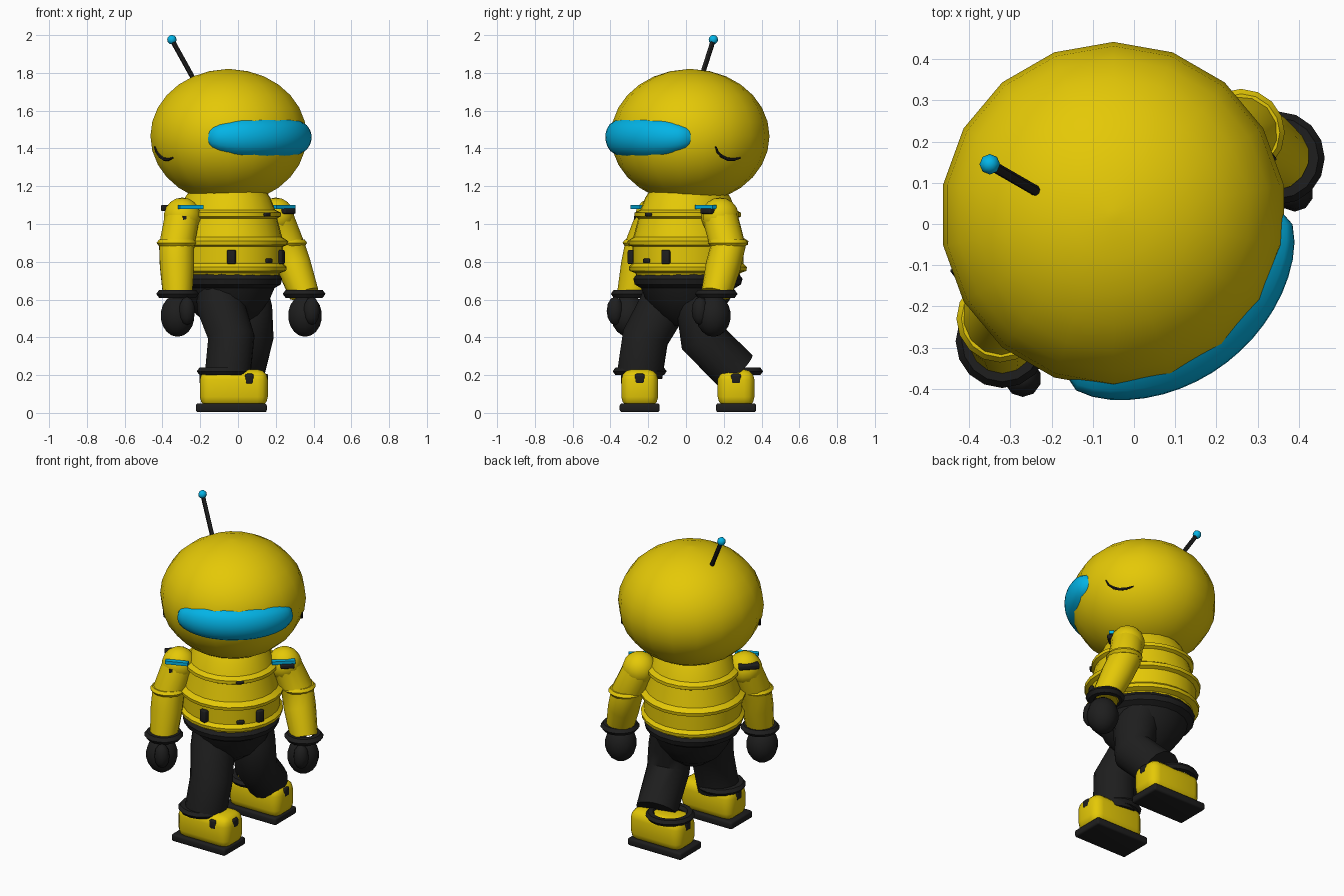
import bpy, bmesh
from math import sin, cos, pi, radians, sqrt
from mathutils import Vector, Matrix

if "Cube" in bpy.data.objects:
    bpy.data.objects.remove(bpy.data.objects["Cube"], do_unlink=True)


def material(name, rgb):
    m = bpy.data.materials.new(name)
    m.use_nodes = True
    m.diffuse_color = (*rgb, 1)
    m.node_tree.nodes["Principled BSDF"].inputs["Base Color"].default_value = (*rgb, 1)
    return m


YELLOW = material("suit yellow", (0.78, 0.58, 0.002))
BLACK = material("rubber black", (0.013, 0.013, 0.013))
BLUE = material("visor blue", (0.001, 0.5, 0.87))


def finish(name, bm, mat, angle=45):
    bmesh.ops.recalc_face_normals(bm, faces=bm.faces[:])
    me = bpy.data.meshes.new(name)
    bm.to_mesh(me)
    bm.free()
    ob = bpy.data.objects.new(name, me)
    bpy.context.collection.objects.link(ob)
    me.materials.append(mat)
    bpy.ops.object.select_all(action="DESELECT")
    ob.select_set(True)
    bpy.context.view_layer.objects.active = ob
    bpy.ops.object.shade_smooth_by_angle(angle=radians(angle))
    return ob


def skin(name, rings, mat, closed=False, angle=45):
    """Join loops of points with quads; cap the ends or close the loop."""
    bm = bmesh.new()
    loops = [[bm.verts.new(p) for p in ring] for ring in rings]
    n = len(loops[0])
    pairs = list(zip(loops, loops[1:])) + ([(loops[-1], loops[0])] if closed else [])
    for a, b in pairs:
        for i in range(n):
            bm.faces.new((a[i], a[(i + 1) % n], b[(i + 1) % n], b[i]))
    if not closed:
        bm.faces.new(loops[0])
        bm.faces.new(loops[-1])
    return finish(name, bm, mat, angle)


def lathe(name, profile, mat, center, depth=1.0, turn=0, seg=18, angle=45):
    """Turn (radius, z) pairs about z; depth scales the axis that turn points along."""
    rot = Matrix.Rotation(radians(turn), 3, "Z")
    spin = [2 * pi * i / seg + pi / 2 for i in range(seg)]
    base = Vector((*center, 0))
    return skin(name, [[base + rot @ Vector((r * depth * cos(t), r * sin(t), z)) for t in spin]
                       for r, z in profile], mat, False, angle)


def ball(name, loc, radii, mat, seg=14):
    bm = bmesh.new()
    bmesh.ops.create_uvsphere(bm, u_segments=seg, v_segments=max(6, seg * 2 // 3), radius=1)
    bmesh.ops.transform(bm, matrix=Matrix.Translation(loc) @ Matrix.Diagonal((*radii, 1)),
                        verts=bm.verts)
    return finish(name, bm, mat, 60)


def tube(name, points, radii, mat, seg=14):
    pts = [Vector(p) for p in points]
    rings = []
    for i, p in enumerate(pts):
        d = (pts[min(i + 1, len(pts) - 1)] - pts[max(i - 1, 0)]).normalized()
        u = d.cross(Vector((0.6, 0.8, 0.05))).normalized()
        v = d.cross(u)
        rings.append([p + radii[i] * (cos(2 * pi * k / seg) * u + sin(2 * pi * k / seg) * v)
                      for k in range(seg)])
    return skin(name, rings, mat)


def hoop(name, loc, major, minor, mat, seg=16):
    rings = []
    for i in range(seg):
        t = 2 * pi * i / seg
        ring = []
        for k in range(6):
            a = 2 * pi * k / 6
            r = major + minor * cos(a)
            ring.append(Vector(loc) + Vector((r * cos(t), r * sin(t), 0.8 * minor * sin(a))))
        rings.append(ring)
    return skin(name, rings, mat, True, 50)


def block(name, loc, size, mat, turn=0, bevel=0.0):
    bm = bmesh.new()
    bmesh.ops.create_cube(bm, size=1)
    bmesh.ops.scale(bm, vec=size, verts=bm.verts)
    if bevel:
        bmesh.ops.bevel(bm, geom=bm.edges[:], offset=bevel, segments=3, profile=0.5,
                        affect="EDGES")
    bmesh.ops.transform(bm, matrix=Matrix.Translation(loc) @ Matrix.Rotation(radians(turn), 4, "Z"),
                        verts=bm.verts)
    return finish(name, bm, mat, 40)


# Head
HEAD = Vector((-0.05, 0.022, 1.465))
HR, HZ = 0.42, 0.355


def on_head(az, z, lift=0.0):
    r = HR * sqrt(max(0, 1 - ((z - HEAD.z) / HZ) ** 2)) + lift
    return Vector((HEAD.x + r * cos(radians(az)), HEAD.y + r * sin(radians(az)), z))


steps = [radians(-88 + 176 * i / 14) for i in range(15)]
lathe("head", [(HR * cos(a), HEAD.z + HZ * sin(a)) for a in steps], YELLOW, HEAD.xy, angle=60)

# Visor: bulging band wrapped round the face
bm = bmesh.new()
COLS, ROWS = 20, 8
grid = []
for i in range(COLS + 1):
    u = 2 * i / COLS - 1
    half = 0.105 * sqrt(max(0.04, 1 - abs(u) ** 3.5))
    grid.append([])
    for j in range(ROWS + 1):
        v = 2 * j / ROWS - 1
        bulge = sqrt(max(0, 1 - v * v)) * sqrt(max(0, 1 - u ** 6))
        grid[i].append(bm.verts.new(on_head(-52.5 + 55 * u, 1.457 + half * v, -0.02 + 0.052 * bulge)))
for a, b in zip(grid, grid[1:]):
    for j in range(ROWS):
        bm.faces.new((a[j], b[j], b[j + 1], a[j + 1]))
finish("visor", bm, BLUE, 60)

# Curved side seams on the head
for side, turn in (("left", 0), ("right", 180)):
    arc = [(19, 1.41), (21, 1.38), (25, 1.357), (30, 1.343), (36, 1.341), (42, 1.35)]
    tube(side + "_head_seam", [on_head(a + turn, z) for a, z in arc],
         [0.004, 0.007, 0.009, 0.009, 0.008, 0.004], BLACK, 6)

# Antenna
tube("antenna_rod", [(-0.22, 0.07, 1.74), (-0.35, 0.145, 1.975)], [0.013, 0.013], BLACK, 8)
ball("antenna_tip", (-0.35, 0.145, 1.976), (0.025, 0.025, 0.025), BLUE, 8)

# Torso with padded ridges, and hips
BODY = (-0.055, 0.01)
lathe("torso", [(0.25, 0.7), (0.265, 0.74), (0.295, 0.752), (0.298, 0.772), (0.28, 0.79),
                (0.28, 0.88), (0.302, 0.89), (0.305, 0.91), (0.275, 0.93), (0.25, 1.03),
                (0.268, 1.04), (0.268, 1.06), (0.24, 1.075), (0.215, 1.14), (0.19, 1.18)],
      YELLOW, BODY, 1.1, -45, 24, 30)
lathe("hips", [(0.08, 0.46), (0.16, 0.52), (0.215, 0.6), (0.24, 0.66), (0.272, 0.68),
               (0.28, 0.71), (0.262, 0.735)], BLACK, BODY, 1.08, -45, 20, 35)

# Belt pouches and front clasps
for name, loc, size, turn in (
        ("right_pouch", (-0.035, -0.288, 0.825), (0.045, 0.035, 0.075), -15),
        ("left_pouch", (0.225, -0.105, 0.825), (0.035, 0.045, 0.075), -25),
        ("belt_clasp", (0.163, -0.208, 0.805), (0.02, 0.045, 0.025), -45),
        ("chest_clasp", (0.153, -0.198, 1.05), (0.02, 0.045, 0.02), -45)):
    block(name, loc, size, BLACK, turn, 0.008)

# Arms, hands and shoulder strips
ARMS = {
    "right": ((-0.295, -0.17, 1.04), (-0.325, -0.23, 0.88), (-0.32, -0.285, 0.63),
              (-0.32, -0.305, 0.515), (0.05, -0.07)),
    "left": ((0.2, 0.18, 1.04), (0.26, 0.222, 0.88), (0.35, 0.16, 0.63),
             (0.355, 0.145, 0.515), (0.035, -0.07)),
}
for side, (shoulder, elbow, wrist, hand, toward) in ARMS.items():
    ball(side + "_shoulder", shoulder, (0.1, 0.1, 0.1), YELLOW)
    tube(side + "_arm", [shoulder, elbow, Vector(elbow).lerp(Vector(wrist), 0.4), wrist],
         [0.094, 0.095, 0.093, 0.08], YELLOW)
    hoop(side + "_elbow_ring", Vector(elbow) + Vector((0, 0, 0.02)), 0.082, 0.024, YELLOW)
    hoop(side + "_wrist_cuff", wrist, 0.083, 0.03, BLACK)
    ball(side + "_hand", hand, (0.092, 0.092, 0.112), BLACK)
    thumb = Vector(hand) + Vector((*toward, 0.025))
    ball(side + "_thumb", thumb, (0.045, 0.045, 0.075), BLACK, 10)

for side, loc, turn in (("right", (-0.25, -0.255, 1.09), 22), ("left", (0.245, 0.105, 1.09), 42)):
    block(side + "_shoulder_strip", loc, (0.135, 0.03, 0.02), BLUE, turn)
block("left_strip_clip", (0.262, 0.118, 1.068), (0.08, 0.05, 0.028), BLACK, 42, 0.008)
block("right_back_clip", (-0.352, -0.125, 1.085), (0.12, 0.05, 0.032), BLACK, 45, 0.008)
block("right_shoulder_button", (-0.285, -0.262, 1.03), (0.02, 0.02, 0.025), BLACK, 20)

# Legs, ankle cuffs and boots
LEGS = {
    "right": ([(-0.1, -0.09, 0.66), (-0.09, -0.125, 0.56), (-0.035, -0.215, 0.4),
               (-0.055, -0.245, 0.2)], -0.245),
    "left": ([(0.03, 0.09, 0.66), (0.055, 0.075, 0.55), (0.065, 0.085, 0.4),
              (0.02, 0.265, 0.22)], 0.265),
}
for side, (path, y) in LEGS.items():
    tube(side + "_leg", path, [0.125, 0.128, 0.124, 0.122], BLACK, 16)
    hoop(side + "_ankle_cuff", (-0.075, y, 0.22), 0.115, 0.028, BLACK)
    block(side + "_boot", (-0.022, y, 0.13), (0.36, 0.195, 0.2), YELLOW, 0, 0.055)
    block(side + "_sole", (-0.035, y, 0.027), (0.375, 0.212, 0.046), BLACK, 0, 0.012)
    for end, x in (("toe", 0.145), ("heel", -0.19)):
        block(side + "_" + end + "_buckle", (x, y, 0.18), (0.03, 0.055, 0.055), BLACK, 0, 0.012)
    block(side + "_side_buckle", (0.06, y - 0.085, 0.18), (0.045, 0.03, 0.055), BLACK, 0, 0.01)
